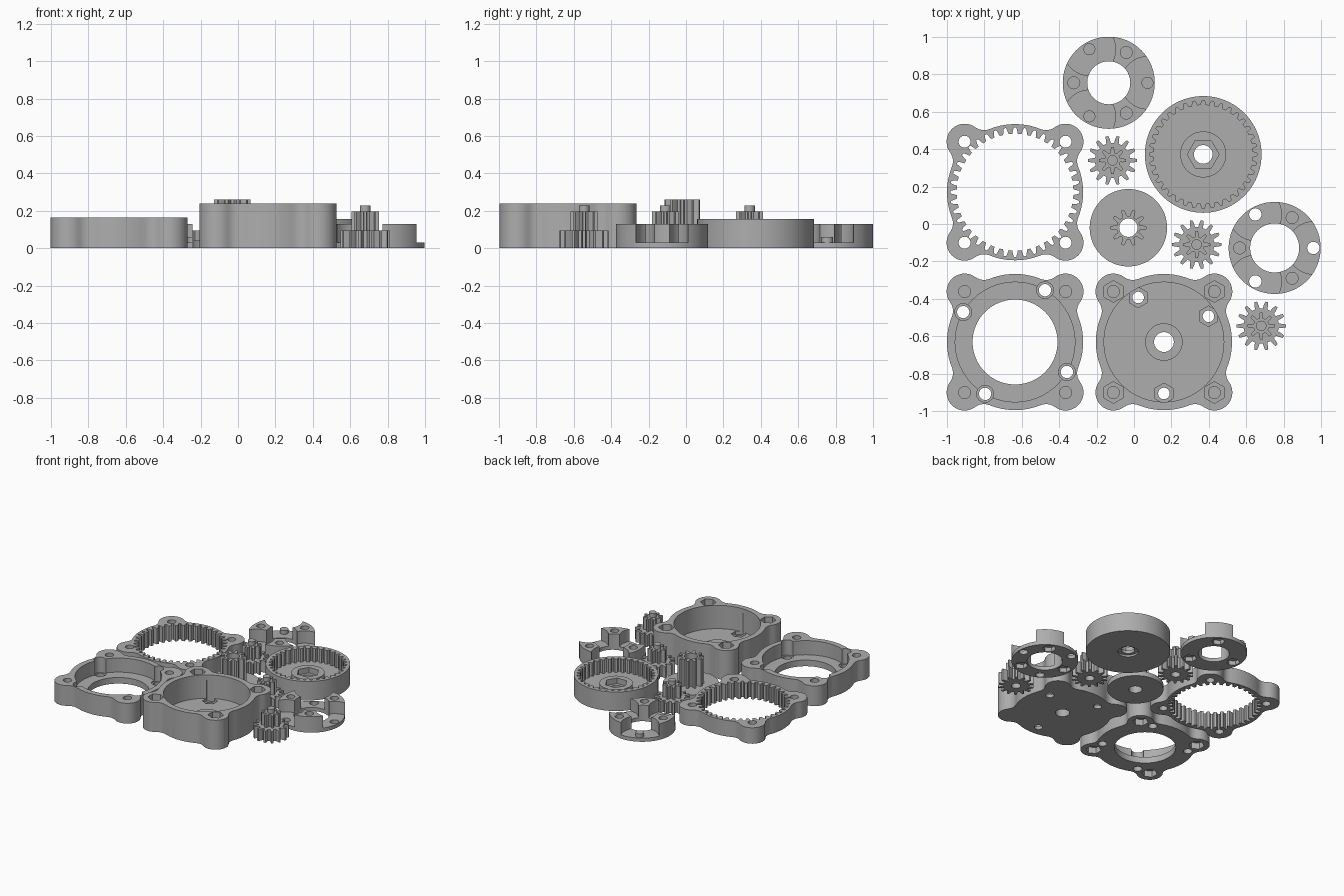
import bpy, bmesh
from math import pi, sin, cos, atan2, acos, radians, hypot

if "Cube" in bpy.data.objects:
    bpy.data.objects.remove(bpy.data.objects["Cube"])

grey = bpy.data.materials.new("plain grey")
grey.use_nodes = True
COLOUR = (0.42, 0.42, 0.42, 1)
grey.diffuse_color = COLOUR
grey.node_tree.nodes["Principled BSDF"].inputs["Base Color"].default_value = COLOUR


# ---- profiles -------------------------------------------------------------
def arc(cx, cy, r, a, b, n):
    return [(cx + r * cos(a + (b - a) * i / n), cy + r * sin(a + (b - a) * i / n))
            for i in range(n + 1)]


def circle(r, n=64, x=0, y=0, turn=0):
    return arc(x, y, r, turn, turn + 2 * pi, n)[:-1]


def hexagon(r, x=0, y=0, turn=pi / 6):
    return circle(r, 6, x, y, turn)


def gear(teeth, root, tip, turn=0):
    """Closed outline with blunt tapered teeth."""
    mid = (root + tip) / 2
    shape = ((-.5, root), (-.3, root), (-.22, mid), (-.12, tip),
             (.12, tip), (.22, mid), (.3, root))
    step = 2 * pi / teeth
    return [(r * cos(turn + (k + f) * step), r * sin(turn + (k + f) * step))
            for k in range(teeth) for f, r in shape]


LOBE, LOBE_R, BODY_R = 0.27, 0.096, 0.364


def lobed_outline(f=0.08):
    """Round body with four corner lobes blended in by fillets."""
    d, big, small = hypot(LOBE, LOBE), BODY_R + f, LOBE_R + f
    phi = acos((big ** 2 + d ** 2 - small ** 2) / (2 * big * d))
    t = pi / 4 - phi
    fx, fy = big * cos(t), big * sin(t)
    a = atan2(fy - LOBE, fx - LOBE)
    quarter = arc(0, 0, BODY_R, -t, t, 14)
    quarter += arc(fx, fy, f, t + pi, a + pi, 6)[1:]
    quarter += arc(LOBE, LOBE, LOBE_R, a, pi / 2 - a, 18)[1:]
    quarter += arc(fy, fx, f, -pi / 2 - a, -pi / 2 - t, 6)[1:-1]
    turns = ((1, 0), (0, 1), (-1, 0), (0, -1))
    return [(c * x - s * y, s * x + c * y) for c, s in turns for x, y in quarter]


# ---- solids ---------------------------------------------------------------
def prism(name, points, z0, z1):
    bm = bmesh.new()
    face = bm.faces.new([bm.verts.new((x, y, z0)) for x, y in points])
    out = bmesh.ops.extrude_face_region(bm, geom=[face])
    bmesh.ops.translate(bm, vec=(0, 0, z1 - z0),
                        verts=[v for v in out["geom"] if isinstance(v, bmesh.types.BMVert)])
    bmesh.ops.recalc_face_normals(bm, faces=bm.faces)
    mesh = bpy.data.meshes.new(name)
    bm.to_mesh(mesh)
    bm.free()
    mesh.materials.append(grey)
    ob = bpy.data.objects.new(name, mesh)
    bpy.context.collection.objects.link(ob)
    return ob


def activate(ob):
    bpy.ops.object.select_all(action="DESELECT")
    ob.select_set(True)
    bpy.context.view_layer.objects.active = ob


def combine(ob, points, z0, z1, operation="DIFFERENCE"):
    tool = prism("tool", points, z0, z1)
    tool.hide_render = True
    mod = ob.modifiers.new("shape", "BOOLEAN")
    mod.operation, mod.solver, mod.object = operation, "EXACT", tool
    activate(ob)
    bpy.ops.object.modifier_apply(modifier=mod.name)
    bpy.data.objects.remove(tool)


def cut(ob, points, z0, z1):
    combine(ob, points, z0, z1)


def add(ob, points, z0, z1):
    combine(ob, points, z0, z1, "UNION")


def finish(ob, x, y):
    ob.location = (x, y, 0)
    activate(ob)
    bpy.ops.object.shade_smooth_by_angle(angle=radians(30))


def polar(r, degrees):
    return r * cos(radians(degrees)), r * sin(radians(degrees))


CORNERS = [(sx * LOBE, sy * LOBE) for sx in (-1, 1) for sy in (-1, 1)]
UNDER, OVER = -0.05, 0.4   # cutter overshoot

# ---- toothed ring housing -------------------------------------------------
ring = prism("ring_housing", lobed_outline(), 0, 0.13)
cut(ring, gear(40, 0.312, 0.346), UNDER, OVER)
for x, y in CORNERS:
    cut(ring, circle(0.032, 24, x, y), UNDER, OVER)
finish(ring, -0.636, 0.17)

# ---- open cover with screw pockets and nut traps --------------------------
cover = prism("open_cover", lobed_outline(), 0, 0.165)
SCREWS = [polar(0.32, a) for a in (60, 150, -30, -120)]
for x, y in SCREWS:
    add(cover, circle(0.055, 32, x, y), 0, 0.165)
cut(cover, circle(0.32, 96), 0.05, OVER)
cut(cover, circle(0.227, 80), UNDER, OVER)
for x, y in SCREWS:
    cut(cover, circle(0.045, 32, x, y), 0.04, OVER)
    cut(cover, circle(0.033, 24, x, y), UNDER, OVER)
for x, y in CORNERS:
    cut(cover, circle(0.032, 24, x, y), 0.06, OVER)
    cut(cover, hexagon(0.058, x, y), UNDER, 0.05)
finish(cover, -0.636, -0.631)

# ---- deep housing with floor hub ------------------------------------------
deep = prism("deep_housing", lobed_outline(), 0, 0.24)
cut(deep, circle(0.32, 96), 0.05, OVER)
add(deep, circle(0.1, 48), 0.02, 0.065)
cut(deep, circle(0.053, 32), UNDER, OVER)
for x, y in [polar(0.275, a) for a in (120, 30, -90)]:
    cut(deep, hexagon(0.055, x, y), 0.025, 0.2)
    cut(deep, circle(0.031, 24, x, y), UNDER, OVER)
for x, y in CORNERS:
    cut(deep, hexagon(0.058, x, y), 0.19, OVER)
    cut(deep, circle(0.032, 24, x, y), 0.02, OVER)
finish(deep, 0.16, -0.631)

# ---- output ring gear with hex hub ----------------------------------------
output = prism("output_ring_gear", circle(0.312, 96), 0, 0.155)
cut(output, gear(36, 0.264, 0.288), 0.045, OVER)
add(output, circle(0.123, 48), 0.02, 0.085)
cut(output, hexagon(0.085, turn=0), 0.04, OVER)
cut(output, circle(0.05, 32), UNDER, OVER)
cut(output, circle(0.075, 32), UNDER, 0.015)
finish(output, 0.37, 0.372)

# ---- sun gear on a disc ---------------------------------------------------
sun = prism("sun_gear", circle(0.207, 72), 0, 0.04)
add(sun, gear(10, 0.062, 0.098), 0.02, 0.26)
cut(sun, circle(0.049, 32), UNDER, OVER)
finish(sun, -0.03, -0.02)

# ---- stepped planet gears -------------------------------------------------
for i, (px, py) in enumerate([(-0.115, 0.34), (0.335, -0.11), (0.68, -0.545)]):
    planet = prism(f"planet_gear_{i + 1}", gear(14, 0.094, 0.132), 0, 0.095)
    add(planet, gear(8, 0.042, 0.073), 0.07, 0.195)
    add(planet, circle(0.028, 24), 0.17, 0.228)
    cut(planet, circle(0.035, 24), UNDER, 0.045)
    finish(planet, px, py)


# ---- planet carriers ------------------------------------------------------
def carrier(name, bore, pegs, x, y):
    ob = prism(name, circle(0.246, 96), 0, 0.13)
    cut(ob, circle(bore, 64), UNDER, OVER)
    seats = [polar(0.207, a) for a in (0, 120, 240)]
    for sx, sy in seats:
        cut(ob, circle(0.14, 64, sx, sy), 0.03, OVER)
    for sx, sy in seats:
        if pegs:
            add(ob, circle(0.032, 24, sx, sy), 0.01, 0.06)
        else:
            cut(ob, circle(0.033, 24, sx, sy), UNDER, OVER)
    for a in (60, 180, 300):
        hx, hy = polar(0.187, a)
        cut(ob, circle(0.032, 24, hx, hy), 0.045, OVER)
        cut(ob, hexagon(0.05, hx, hy), UNDER, 0.035)
    finish(ob, x, y)


carrier("peg_carrier", 0.115, True, -0.135, 0.755)
carrier("open_carrier", 0.131, False, 0.752, -0.128)
